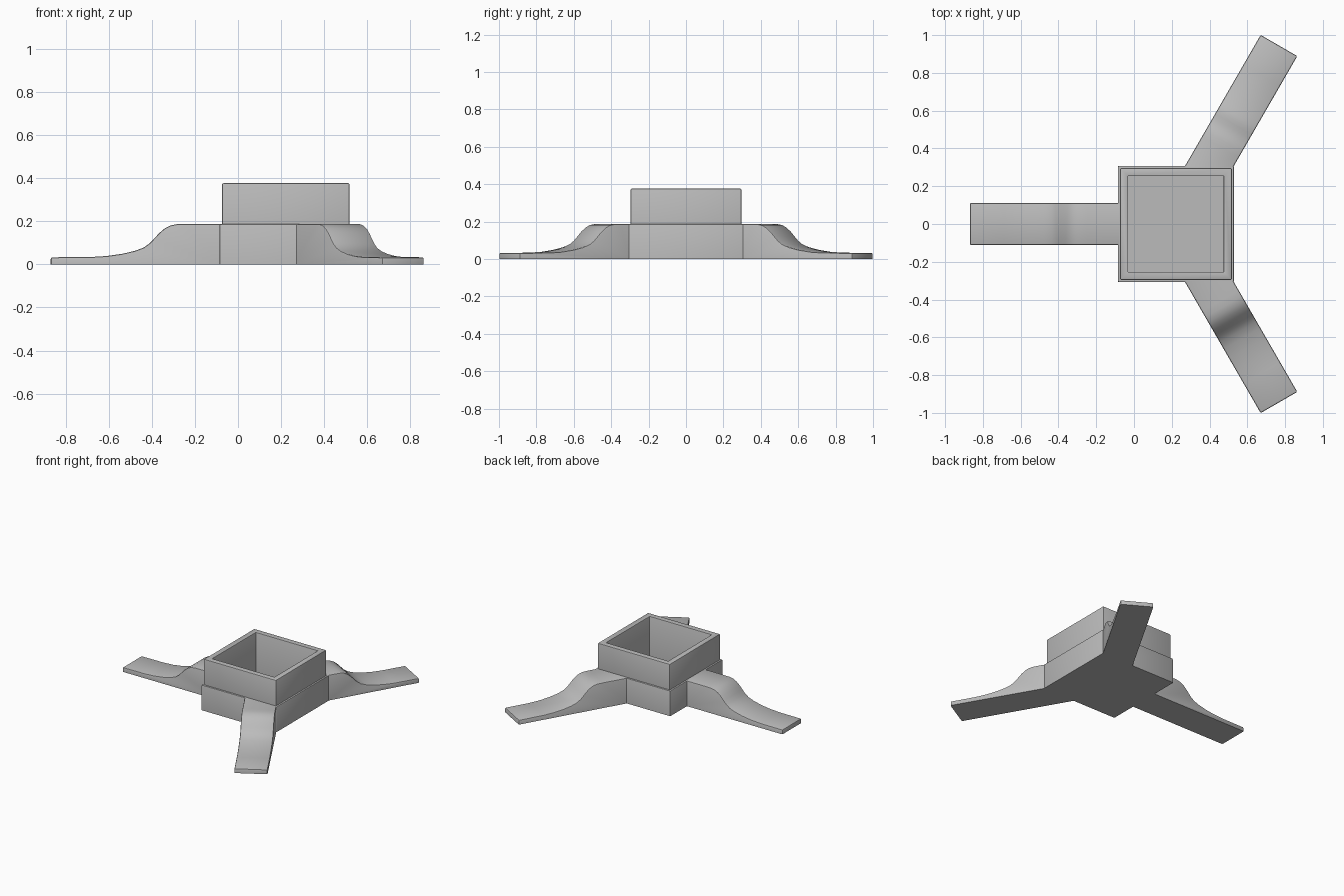
import bpy, bmesh, math
from mathutils import Matrix, Vector

cube = bpy.data.objects.get("Cube")
if cube:
    bpy.data.objects.remove(cube, do_unlink=True)

HUB_X = 0.222       # centre of the housing and of the three legs
LEG_HALF = 0.112

grey = bpy.data.materials.new("plain_grey")
grey.use_nodes = True
grey.diffuse_color = (0.5, 0.5, 0.5, 1)
bsdf = next(n for n in grey.node_tree.nodes if n.type == 'BSDF_PRINCIPLED')
bsdf.inputs["Base Color"].default_value = (0.5, 0.5, 0.5, 1)


def soften(bm, width):
    """Round the convex sharp edges that do not lie on the ground."""
    bmesh.ops.recalc_face_normals(bm, faces=bm.faces)
    edges = [e for e in bm.edges
             if e.calc_face_angle_signed(0) > math.radians(50)
             and max(v.co.z for v in e.verts) > 0.01]
    bmesh.ops.bevel(bm, geom=edges, offset=width, segments=2,
                    profile=0.5, affect='EDGES')


def finish(bm, name):
    bmesh.ops.recalc_face_normals(bm, faces=bm.faces)
    mesh = bpy.data.meshes.new(name)
    bm.to_mesh(mesh)
    bm.free()
    mesh.materials.append(grey)
    obj = bpy.data.objects.new(name, mesh)
    obj.location.x = HUB_X
    bpy.context.collection.objects.link(obj)
    bpy.ops.object.select_all(action='DESELECT')
    obj.select_set(True)
    bpy.context.view_layer.objects.active = obj
    bpy.ops.object.shade_smooth_by_angle(angle=math.radians(35))
    return obj


# Housing: square rings from the ground, over the ledge and rim, to the floor
bm = bmesh.new()
rings = []
for half, z in [(0.308, 0), (0.308, 0.187), (0.296, 0.187),
                (0.296, 0.377), (0.253, 0.377), (0.253, 0.03)]:
    rings.append([bm.verts.new((sx * half, sy * half, z))
                  for sx, sy in [(-1, -1), (1, -1), (1, 1), (-1, 1)]])
for low, high in zip(rings, rings[1:]):
    for i in range(4):
        j = (i + 1) % 4
        bm.faces.new((low[i], low[j], high[j], high[i]))
bm.faces.new(rings[0])
bm.faces.new(rings[-1])
soften(bm, 0.007)
finish(bm, "square_housing")


# Legs: one swept profile, turned three ways and trimmed inside the wall
CURVE = [(1.091, 0.033), (0.91, 0.034), (0.83, 0.039), (0.76, 0.049),
         (0.70, 0.063), (0.66, 0.078), (0.632, 0.098), (0.61, 0.121),
         (0.587, 0.146), (0.562, 0.167), (0.535, 0.181), (0.505, 0.187),
         (0.47, 0.188), (0.1, 0.188)]


def leg(name, degrees, outward):
    bm = bmesh.new()
    outline = [(0.1, 0), (1.091, 0)] + CURVE
    sides = [[bm.verts.new((r, y, z)) for r, z in outline]
             for y in (-LEG_HALF, LEG_HALF)]
    bm.faces.new(sides[0])
    bm.faces.new(sides[1])
    for i in range(len(outline)):
        j = (i + 1) % len(outline)
        bm.faces.new((sides[0][i], sides[0][j], sides[1][j], sides[1][i]))
    soften(bm, 0.008)
    bm.transform(Matrix.Rotation(math.radians(degrees), 4, 'Z'))
    normal = Vector(outward)
    bmesh.ops.bisect_plane(bm, geom=bm.verts[:] + bm.edges[:] + bm.faces[:],
                           plane_co=normal * 0.298, plane_no=normal,
                           clear_inner=True)
    bmesh.ops.holes_fill(bm, edges=[e for e in bm.edges if e.is_boundary])
    finish(bm, name)


leg("right_leg", 180, (-1, 0, 0))
leg("back_left_leg", 60, (0, 1, 0))
leg("front_left_leg", -60, (0, -1, 0))
